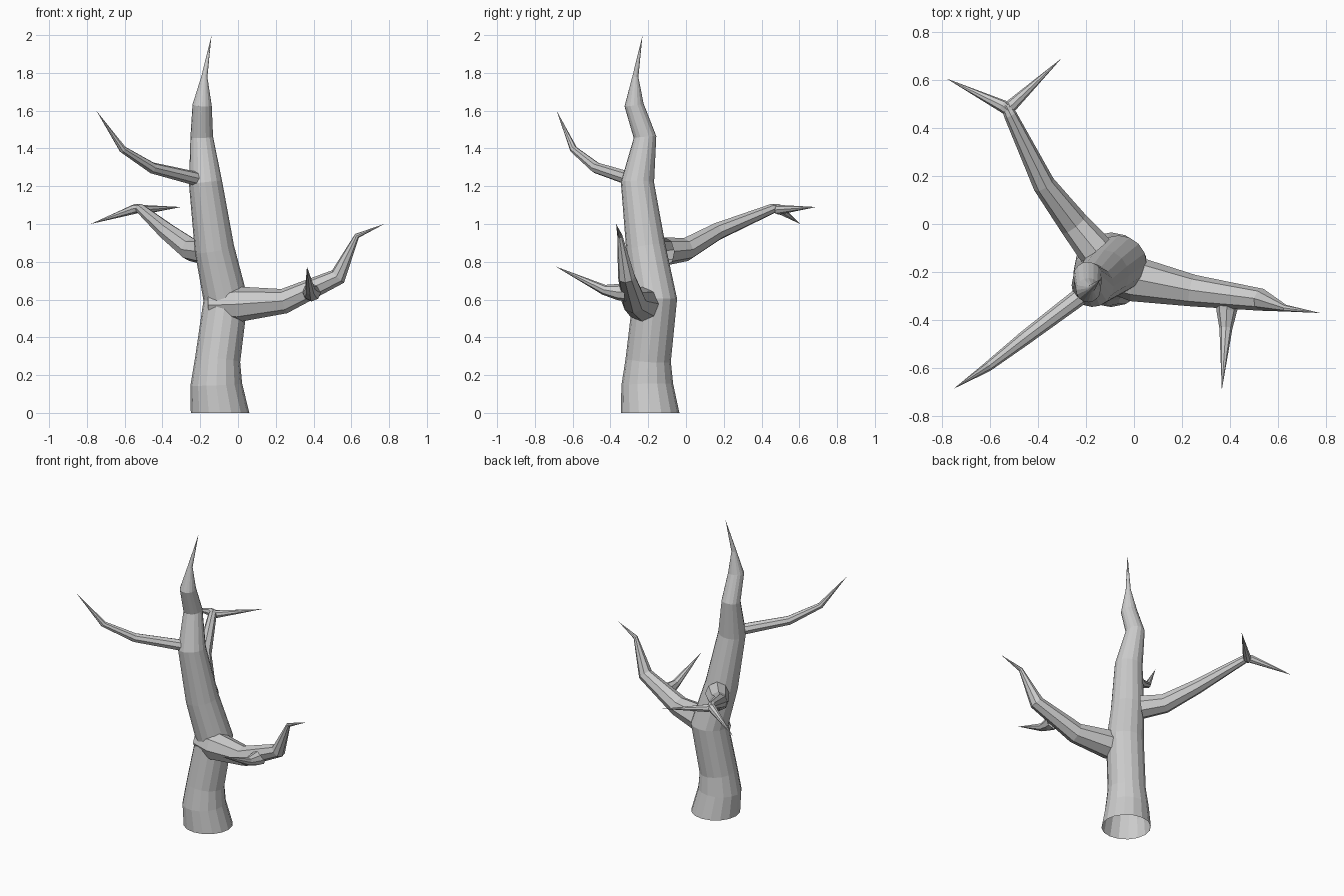
import bpy, bmesh, math
from mathutils import Vector

if "Cube" in bpy.data.objects:
    bpy.data.objects.remove(bpy.data.objects["Cube"])


def limb(name, path, sides, flat_base=False):
    """Flat-faced tapering tube through (x, y, z, radius); radius 0 makes a point."""
    pts = [Vector(p[:3]) for p in path]
    bm = bmesh.new()
    rings, side = [], None
    for i, p in enumerate(pts):
        r = path[i][3]
        if r == 0:
            rings.append([bm.verts.new(p)])
            continue
        t = Vector((0, 0, 0))
        if i > 0:
            t += (p - pts[i - 1]).normalized()
        if i < len(pts) - 1:
            t += (pts[i + 1] - p).normalized()
        if flat_base and i == 0:
            t = Vector((0, 0, 1))
        t.normalize()
        if side is None:
            side = Vector((1, 0, 0)) if abs(t.z) > 0.9 else Vector((0, 0, 1))
        side = (side - t * side.dot(t)).normalized()
        other = t.cross(side)
        rings.append([bm.verts.new(p + r * (math.cos(a) * side + math.sin(a) * other))
                      for a in (2 * math.pi * k / sides for k in range(sides))])
    for a, b in zip(rings, rings[1:]):
        for k in range(sides):
            n = (k + 1) % sides
            if len(b) == 1:
                bm.faces.new((a[k], a[n], b[0]))
            else:
                bm.faces.new((a[k], a[n], b[n], b[k]))
    me = bpy.data.meshes.new(name)
    bm.to_mesh(me)
    bm.free()
    ob = bpy.data.objects.new(name, me)
    bpy.context.collection.objects.link(ob)
    return ob


# Trunk, open at the bottom
limb("trunk", [
    (-.095, -.19, 0, .155), (-.115, -.205, .15, .137), (-.108, -.2, .28, .12),
    (-.065, -.165, .6, .118), (-.125, -.212, .87, .105), (-.172, -.257, 1.22, .088),
    (-.192, -.217, 1.46, .06), (-.19, -.275, 1.63, .051), (-.178, -.268, 1.78, .016),
    (-.14, -.23, 2, 0)], 16, True)

# Right branch and its twig
limb("right_branch", [
    (-.15, -.205, .57, .06), (.0, -.228, .575, .094), (.245, -.277, .592, .066),
    (.53, -.315, .722, .046), (.63, -.35, .938, .014), (.775, -.37, 1.0, 0)], 8)
limb("right_twig", [
    (.39, -.32, .64, .05), (.385, -.36, .64, .043), (.382, -.435, .652, .027),
    (.365, -.69, .775, 0)], 8)

# Back left branch, ending in a fork
limb("back_branch", [
    (-.16, -.11, .855, .075), (-.25, .0, .865, .062), (-.375, .165, .96, .047),
    (-.515, .455, 1.08, .027), (-.535, .495, 1.088, .018)], 8)
limb("fork_left", [(-.51, .46, 1.085, .02), (-.545, .49, 1.08, .026), (-.78, .605, 1.0, 0)], 8)
limb("fork_right", [(-.54, .465, 1.08, .02), (-.51, .492, 1.075, .026), (-.30, .69, 1.09, 0)], 8)

# Front left branch
limb("front_branch", [
    (-.19, -.275, 1.232, .038), (-.455, -.475, 1.297, .03),
    (-.61, -.595, 1.395, .02), (-.75, -.685, 1.6, 0)], 8)
